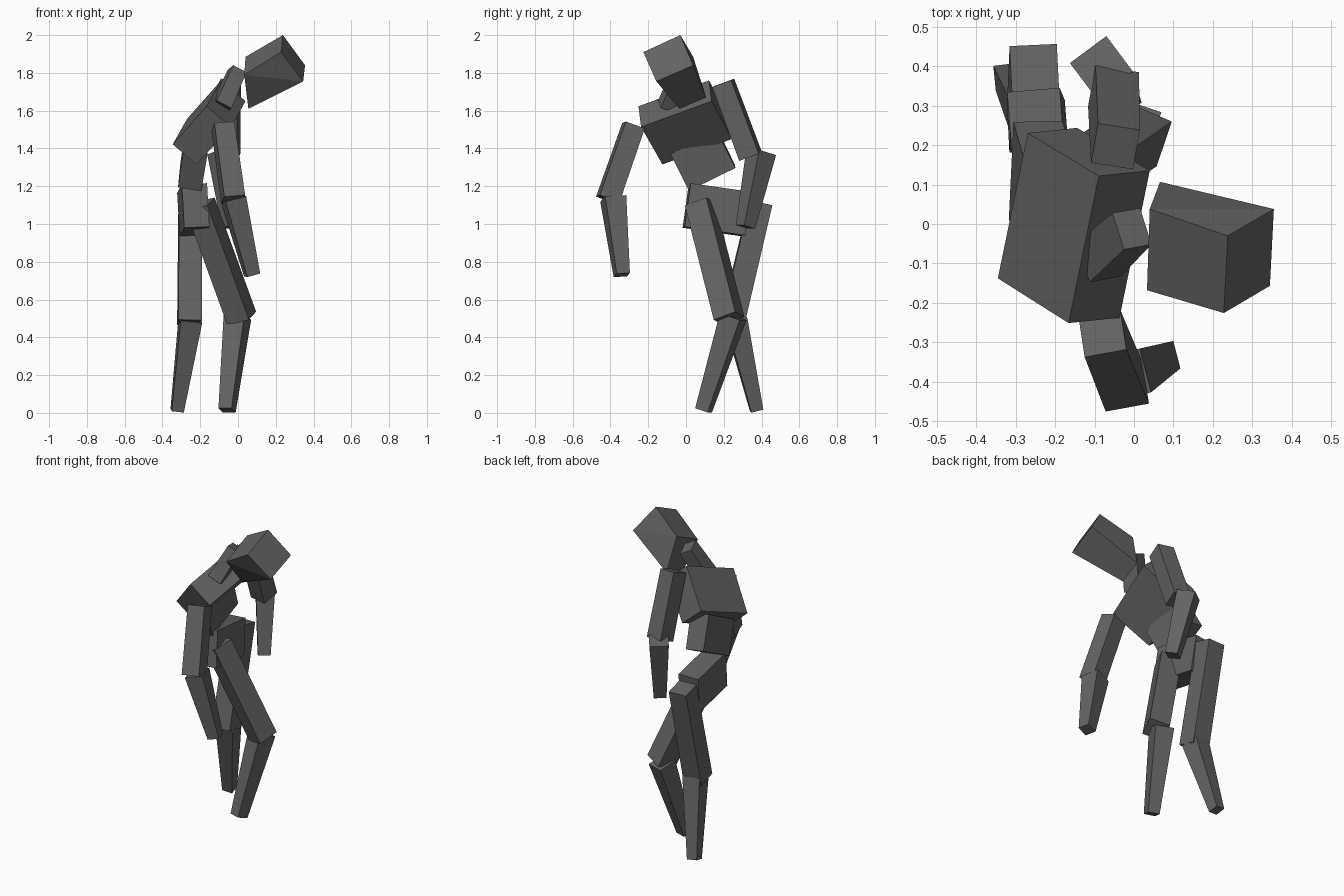
import bpy
import bmesh
from mathutils import Vector

if "Cube" in bpy.data.objects:
    bpy.data.objects.remove(bpy.data.objects["Cube"])

FACES = [(0, 1, 2, 3), (7, 6, 5, 4)] + [(i, i + 4, (i + 1) % 4 + 4, (i + 1) % 4) for i in range(4)]

dark = bpy.data.materials.new("dark_grey")
dark.diffuse_color = (.125, .125, .125, 1)
dark.use_nodes = True
dark.node_tree.nodes["Principled BSDF"].inputs["Base Color"].default_value = dark.diffuse_color


def block(name, corners, creases=()):
    """Six-sided block from two end quads (8 corners), with optional diagonal creases."""
    bm = bmesh.new()
    vs = [bm.verts.new(c) for c in corners]
    for f in FACES:
        bm.faces.new([vs[i] for i in f])
    for i, j in creases:
        bmesh.ops.connect_verts(bm, verts=[vs[i], vs[j]])
    bmesh.ops.recalc_face_normals(bm, faces=bm.faces[:])
    mesh = bpy.data.meshes.new(name)
    bm.to_mesh(mesh)
    bm.free()
    mesh.materials.append(dark)
    obj = bpy.data.objects.new(name, mesh)
    bpy.context.collection.objects.link(obj)
    return obj


def segment(name, start, end, side, size_start, size_end):
    """Tapered box between two points; 'side' sets the twist."""
    a, b = Vector(start), Vector(end)
    axis = (b - a).normalized()
    u = Vector(side)
    u = (u - axis * u.dot(axis)).normalized()
    v = axis.cross(u)
    corners = []
    for p, (w, d) in ((a, size_start), (b, size_end)):
        for i, j in ((-1, -1), (1, -1), (1, 1), (-1, 1)):
            corners.append(p + u * (i * w / 2) + v * (j * d / 2))
    return block(name, corners)


# Head: face end, then narrower neck end; jaw sides are creased
block("head", [
    (.238, -.030, 2.00), (.228, -.226, 1.91), (.345, -.157, 1.755), (.355, .038, 1.84),
    (.040, .038, 1.885), (.033, -.168, 1.79), (.055, -.034, 1.61), (.066, .107, 1.67)],
    [(5, 2), (4, 3)])

# Trunk
segment("neck", (-.09, -.09, 1.62), (-.005, -.012, 1.81), (.08, .015, -.04), (.09, .11), (.08, .10))
segment("chest", (-.063, -.058, 1.637), (-.245, .053, 1.436), (.08, .37, .14), (.405, .17), (.40, .165))
segment("abdomen", (-.22, .04, 1.44), (-.25, .137, 1.245), (.01, .254, .11), (.275, .13), (.275, .125))
segment("pelvis", (-.243, .18, 1.19), (-.23, .148, .96), (-.025, .325, -.045), (.325, .134), (.325, .134))

# Limbs: name, start, end, twist, start width, end width
LIMBS = [
    ("right_upper_arm", (-.08, -.278, 1.52), (-.025, -.414, 1.13), (.104, .016, 0), .108, .112),
    ("right_forearm", (-.025, -.385, 1.135), (.075, -.34, .73), (.97, .25, 0), .115, .072),
    ("left_upper_arm", (-.047, .197, 1.747), (-.052, .342, 1.357), (.1, -.018, 0), .108, .112),
    ("left_forearm", (-.083, .398, 1.38), (-.033, .315, .985), (.8, .6, 0), .115, .075),
    ("right_thigh", (-.2, .075, 1.105), (.02, .228, .5), (.04, .119, .045), .127, .127),
    ("right_shin", (-.003, .25, .51), (-.058, .093, .014), (.04, .119, 0), .116, .073),
    ("left_thigh", (-.253, .396, 1.113), (-.257, .245, .478), (1, .05, 0), .12, .125),
    ("left_shin", (-.252, .262, .495), (-.322, .374, .013), (1, .1, 0), .115, .065),
]
for name, start, end, twist, w0, w1 in LIMBS:
    segment(name, start, end, twist, (w0, w0), (w1, w1))
